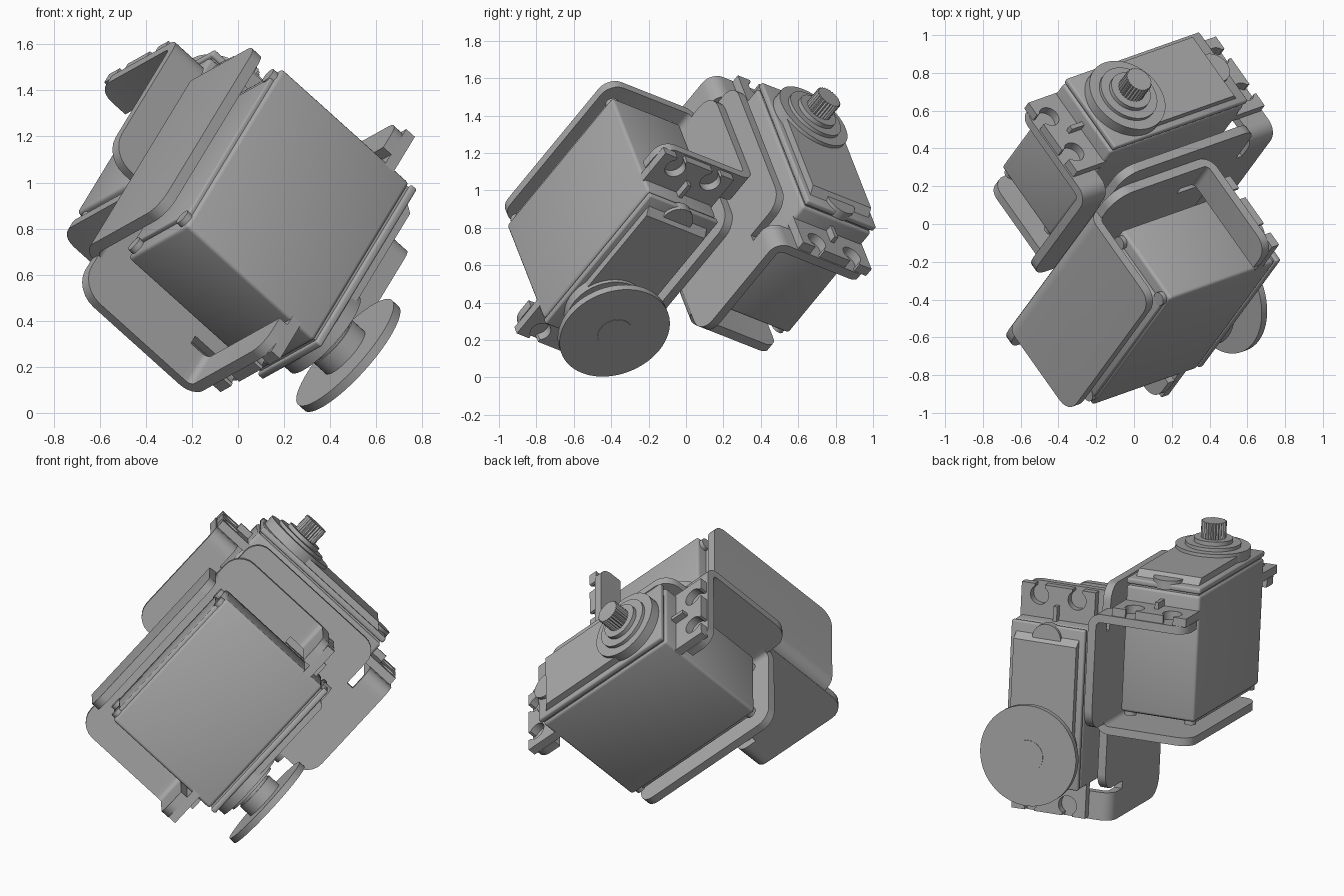
import bpy, bmesh
from math import sin, cos, pi, radians
from mathutils import Matrix, Vector

cube = bpy.data.objects.get("Cube")
if cube:
    bpy.data.objects.remove(cube)

grey = bpy.data.materials.new("plain_grey")
grey.use_nodes = True
grey.diffuse_color = (0.4, 0.4, 0.4, 1)
grey.node_tree.nodes["Principled BSDF"].inputs["Base Color"].default_value = (0.4, 0.4, 0.4, 1)

# Common tilted frame shared by both servos
U = Vector((0.424, 0.576, 0.698)).normalized()
S = Vector((0.7186, 0.2535, -0.646))
S = (S - U * S.dot(U)).normalized()
N = S.cross(U)


def frame(l, w, t, origin):
    """Matrix taking (length, width, shaft) coordinates to the world."""
    m = Matrix((l, w, t)).transposed().to_4x4()
    m.translation = origin
    return m


def finish(name, bm, matrix):
    bmesh.ops.transform(bm, matrix=matrix, verts=bm.verts)
    bmesh.ops.recalc_face_normals(bm, faces=bm.faces)
    mesh = bpy.data.meshes.new(name)
    bm.to_mesh(mesh)
    bm.free()
    mesh.materials.append(grey)
    mesh.shade_smooth()
    mesh.set_sharp_from_angle(angle=radians(30))
    obj = bpy.data.objects.new(name, mesh)
    bpy.context.collection.objects.link(obj)
    return obj


def fillet(points, steps=6):
    """Round the corners of an outline given as (p, q, radius)."""
    out = []
    for i, (p, q, r) in enumerate(points):
        c = Vector((p, q))
        if r == 0:
            out.append(c)
            continue
        a = (Vector(points[i - 1][:2]) - c).normalized() * r
        b = (Vector(points[(i + 1) % len(points)][:2]) - c).normalized() * r
        for k in range(steps + 1):
            f = k / steps * pi / 2
            out.append(c + a * (1 - sin(f)) + b * (1 - cos(f)))
    return out


PLANES = {
    "w": lambda p, q, h: (p, h, q),
    "t": lambda p, q, h: (p, q, h),
    "l": lambda p, q, h: (h, q, p),
}


def prism(outline, h0, h1, along):
    bm = bmesh.new()
    put = PLANES[along]
    low = [bm.verts.new(put(p, q, h0)) for p, q in outline]
    high = [bm.verts.new(put(p, q, h1)) for p, q in outline]
    bm.faces.new(low)
    bm.faces.new(high[::-1])
    for i in range(len(low)):
        bm.faces.new((low[i - 1], low[i], high[i], high[i - 1]))
    return bm


def box(l0, l1, w, t0, t1, bevel=0.0):
    bm = prism([(l0, -w), (l1, -w), (l1, w), (l0, w)], t0, t1, "t")
    if bevel:
        bmesh.ops.bevel(bm, geom=bm.edges[:], offset=bevel, segments=3, profile=0.5, affect="EDGES")
    return bm


def disc(r, t0, t1, l=0, w=0, sides=48, tooth=0.0):
    ring = []
    for i in range(sides):
        a = 2 * pi * i / sides
        rr = r - tooth * (i % 2)
        ring.append((l + rr * cos(a), w + rr * sin(a)))
    return prism(ring, t0, t1, "t")


def bent_strip(profile, l0, l1, rounded):
    """Bent sheet along the length, with its free corners rounded."""
    bm = prism(fillet(profile), l0, l1, "l")
    top = max(v.co.y for v in bm.verts)
    edges = [e for e in bm.edges
             if all(abs(v.co.y - top) < 1e-4 for v in e.verts)
             and abs(e.verts[0].co.x - e.verts[1].co.x) < 1e-4
             and any(abs(e.verts[0].co.x - x) < 1e-4 for x in rounded)]
    bmesh.ops.bevel(bm, geom=edges, offset=0.09, segments=6, profile=0.5, affect="EDGES")
    return bm


def tab_outline(side):
    """Mounting ear with two round holes open to its outer edge."""
    pts = [(0.47, -0.235), (0.69, -0.235)]
    for c in (-0.12, 0.12):
        for k in range(17):
            a = radians(-33 - k * (294 / 16))
            pts.append((0.625 + 0.058 * cos(a), c + 0.058 * sin(a)))
            if k == 0:
                pts.insert(-1, (0.69, pts[-1][1]))
        pts.append((0.69, pts[-1][1]))
    pts += [(0.69, 0.235), (0.47, 0.235)]
    return [(side * p, q) for p, q in pts]


SHAFT = -0.255


def servo(prefix, m):
    def add(name, bm):
        finish(prefix + name, bm, m)

    # Case
    add("case", box(-0.49, 0.49, 0.235, -0.68, 0.09, 0.018))
    add("case_seam", box(-0.475, 0.475, 0.22, 0.08, 0.105))
    add("case_lid", box(-0.49, 0.49, 0.235, 0.1, 0.135, 0.01))
    add("bottom_cap", box(-0.42, 0.42, 0.22, -0.7, -0.67, 0.008))
    for i, (a, b) in enumerate([(-1, -1), (-1, 1), (1, -1), (1, 1)]):
        add(f"cap_screw_{i}", disc(0.036, -0.705, -0.66, a * 0.44, b * 0.19, 16))
    # Raised top with a sloped tail
    add("top_cover", prism([(SHAFT, 0.12), (0.44, 0.12), (0.39, 0.175), (SHAFT, 0.175)],
                           -0.2, 0.2, "w"))
    add("tail_bump", disc(0.09, 0.1, 0.155, 0.41, 0, 32))
    # Gear collar and output shaft
    add("collar_wide", disc(0.222, 0.1, 0.195, SHAFT))
    add("collar_middle", disc(0.165, 0.19, 0.215, SHAFT))
    add("collar_narrow", disc(0.115, 0.21, 0.24, SHAFT))
    add("output_shaft", disc(0.075, 0.23, 0.34, SHAFT, 0, 50, 0.008))
    # Mounting ears with a small rib
    for side, word in ((-1, "near"), (1, "far")):
        add(word + "_ear", prism(tab_outline(side), -0.052, 0, "t"))
        x0, x1 = sorted((side * 0.47, side * 0.58))
        add(word + "_ear_rib", box(x0, x1, 0.012, -0.01, 0.04))


def bracket(prefix, m):
    def add(name, bm):
        finish(prefix + name, bm, m)

    # Base plate with rounded tongue and relief slots
    half = [(0.70, -0.77, 0.12), (0.70, -0.15, 0), (0.53, -0.15, 0), (0.53, -0.2, 0),
            (0.485, -0.2, 0), (0.485, 0.07, 0.1)]
    outline = half + [(-l, t, r) for l, t, r in reversed(half)]
    add("base_plate", prism(fillet(outline), -0.38, -0.33, "w"))
    # Wing folded behind the servo
    wing = [(-0.72, -0.38, 0), (-0.83, -0.38, 0.08), (-0.83, 0.225, 0),
            (-0.78, 0.225, 0), (-0.78, -0.33, 0.03), (-0.72, -0.33, 0)]
    add("back_wing", bent_strip(wing, -0.51, 0.51, (-0.51, 0.51)))
    # Flanges carrying the ears
    flange = [(-0.16, -0.38, 0), (-0.05, -0.38, 0.08), (-0.05, 0.24, 0),
              (-0.1, 0.24, 0), (-0.1, -0.33, 0.03), (-0.16, -0.33, 0)]
    for side, word in ((-1, "near"), (1, "far")):
        l0, l1 = sorted((side * 0.53, side * 0.70))
        add(word + "_flange", bent_strip(flange, l0, l1, (side * 0.70,)))


front = frame(U, N, S, S * -0.25 + U * 0.41 + N * 0.64)
back = frame(S, -N, U, S * -0.50 + U * 1.16 + N * -0.12)
for word, m in (("front_", front), ("back_", back)):
    servo(word + "servo_", m)
    bracket(word + "bracket_", m)

# Round horn on the front shaft
finish("horn_hub", disc(0.125, 0.235, 0.32, SHAFT), front)
finish("horn_disc", disc(0.305, 0.315, 0.355, SHAFT, 0, 64), front)
finish("horn_center", disc(0.095, 0.35, 0.358, SHAFT), front)
